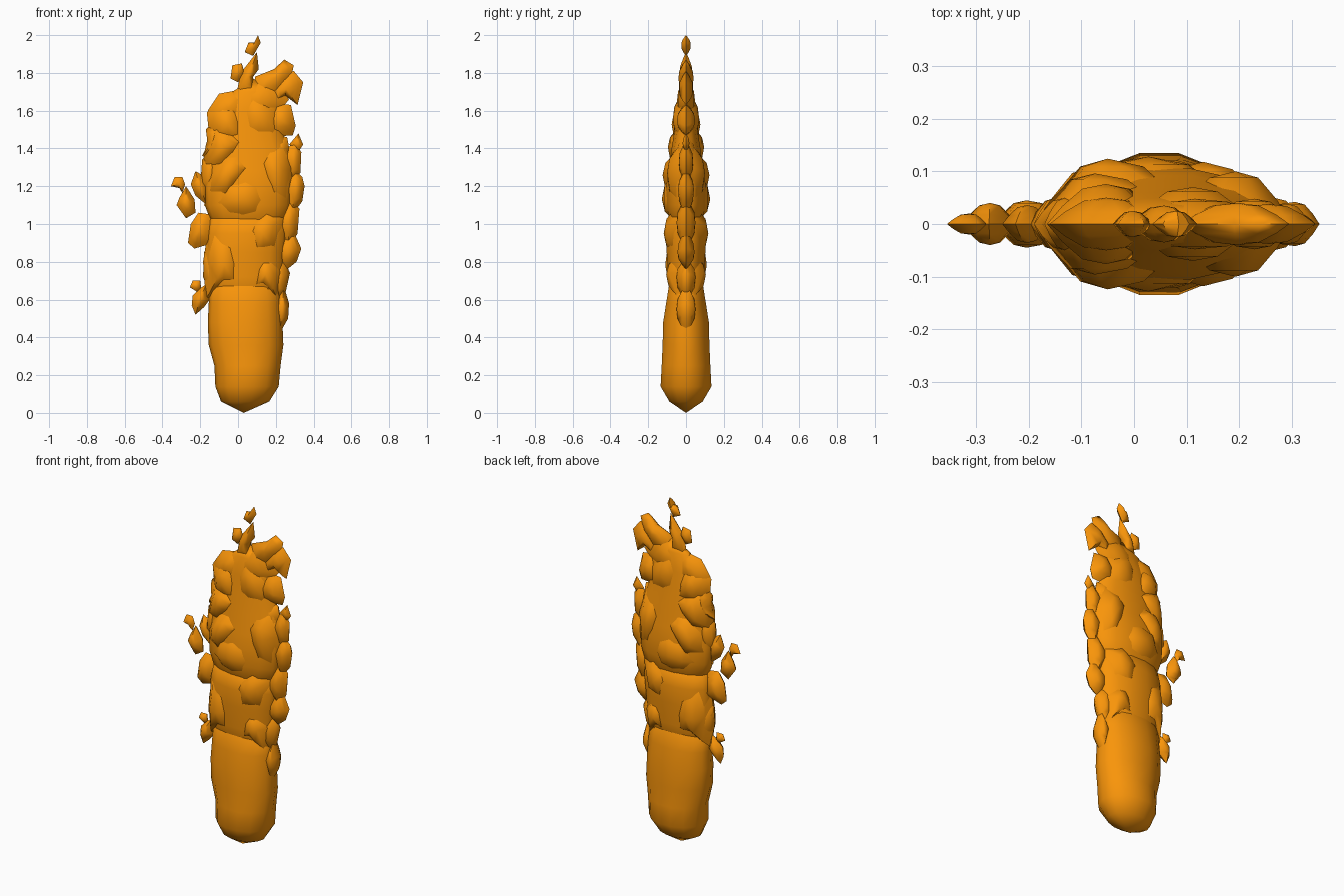
import bpy, bmesh, math
from mathutils import Vector

mat = bpy.data.materials.new("flame_orange")
mat.diffuse_color = (0.95, 0.3, 0.003, 1)


def finish(name, bm):
    bmesh.ops.recalc_face_normals(bm, faces=bm.faces)
    me = bpy.data.meshes.new(name)
    bm.to_mesh(me)
    bm.free()
    ob = bpy.data.objects.new(name, me)
    bpy.context.collection.objects.link(ob)
    me.materials.append(mat)
    bpy.ops.object.select_all(action='DESELECT')
    ob.select_set(True)
    bpy.context.view_layer.objects.active = ob
    bpy.ops.object.shade_smooth_by_angle(angle=math.radians(60))


def bridge(bm, a, b):
    n = len(a)
    for i in range(n):
        j = (i + 1) % n
        bm.faces.new((a[i], a[j], b[j], b[i]))


def fan(bm, ring, tip):
    for i in range(len(ring)):
        bm.faces.new((ring[i], ring[(i + 1) % len(ring)], tip))


# Upright layer: rows of (z, left x, right x, half depth), closed by two tips (x, z)
def layer(name, rows, bottom, top, sides=14):
    bm = bmesh.new()
    rings = []
    for z, l, r, d in rows:
        ring = []
        for i in range(sides):
            a = 2 * math.pi * i / sides
            ring.append(bm.verts.new(((l + r) / 2 + (r - l) / 2 * math.cos(a), d * math.sin(a), z)))
        rings.append(ring)
    for a, b in zip(rings, rings[1:]):
        bridge(bm, a, b)
    fan(bm, rings[0], bm.verts.new((bottom[0], 0, bottom[1])))
    fan(bm, rings[-1], bm.verts.new((top[0], 0, top[1])))
    finish(name, bm)


# Puffed chunk: flat outline (x, z) on y = 0, swelling to half depth d on both sides
def puff(name, d, *outline, lens=((0.74, 0.45), (0.4, 0.88))):
    bm = bmesh.new()
    pts = [Vector((x, 0, z)) for x, z in outline]
    c = sum(pts, Vector()) / len(pts)
    edge = [bm.verts.new(p) for p in pts]
    for s in (1, -1):
        prev = edge
        for k, h in lens:
            ring = [bm.verts.new(c.lerp(p, k) + Vector((0, s * d * h, 0))) for p in pts]
            bridge(bm, prev, ring)
            prev = ring
        fan(bm, prev, bm.verts.new(c + Vector((0, s * d, 0))))
    finish(name, bm)


# Main column in three overlapping layers
layer("flame_base", [(.06, -.09, .165, .09), (.14, -.12, .215, .138), (.25, -.125, .225, .132),
                     (.36, -.155, .24, .127), (.48, -.16, .235, .124), (.58, -.155, .23, .108),
                     (.67, -.15, .22, .093)], (.03, 0), (.03, .8))
layer("flame_middle", [(.6, -.14, .22, .085), (.72, -.165, .24, .096), (.85, -.17, .25, .105),
                       (.95, -.165, .26, .108), (1.03, -.15, .25, .092)], (.03, .5), (.03, 1.1))
layer("flame_upper", [(1.0, -.14, .25, .088), (1.1, -.175, .28, .105), (1.2, -.18, .29, .108),
                      (1.28, -.17, .29, .094), (1.4, -.16, .27, .078), (1.5, -.13, .23, .062),
                      (1.6, -.1, .22, .05), (1.7, -.03, .2, .036)], (.03, .9), (.08, 1.77))

# Surface licks bulging from the front and back
puff("lick_low_right", .105, (.04, .62), (.12, .65), (.22, .58), (.25, .75), (.2, .85), (.12, .87), (.07, .8))
puff("lick_low_left", .11, (-.17, .6), (-.08, .64), (.03, .62), (.05, .8), (.0, 1.0), (-.15, 1.02), (-.185, .8))
puff("lick_mid_right", .118, (.0, .98), (.06, .78), (.14, .8), (.23, .84), (.27, 1.05), (.17, 1.14), (.05, 1.06))
puff("lick_belly", .128, (-.18, 1.1), (-.1, 1.01), (.02, .97), (.16, 1.0), (.22, 1.12), (.18, 1.27), (.05, 1.32), (-.13, 1.27))
puff("lick_swirl", .124, (-.18, 1.15), (-.08, 1.07), (.0, 1.16), (.12, 1.33), (.03, 1.42), (-.08, 1.4), (-.16, 1.28))
puff("lick_side", .1, (.11, 1.2), (.19, 1.03), (.28, 1.08), (.3, 1.3), (.25, 1.45), (.15, 1.46), (.07, 1.38))
puff("lick_left_fold", .096, (-.19, 1.3), (-.1, 1.25), (.02, 1.36), (.08, 1.46), (-.03, 1.52), (-.13, 1.54), (-.17, 1.42))
puff("lick_high_left", .076, (-.15, 1.44), (-.05, 1.4), (.06, 1.41), (.04, 1.55), (-.01, 1.65), (-.1, 1.65), (-.165, 1.59))
puff("lick_high_middle", .07, (.0, 1.46), (.1, 1.4), (.23, 1.44), (.23, 1.58), (.17, 1.67), (.06, 1.72), (-.01, 1.62))

# Ragged left edge
puff("left_shoulder", .05, (-.16, 1.6), (-.1, 1.69), (-.02, 1.705), (.04, 1.7), (.06, 1.56), (-.04, 1.5), (-.15, 1.52))
puff("left_edge_a", .05, (-.19, 1.36), (-.16, 1.42), (-.17, 1.5), (-.1, 1.57), (-.06, 1.45), (-.1, 1.33))
puff("left_edge_b", .05, (-.2, 1.2), (-.19, 1.34), (-.13, 1.4), (-.1, 1.28), (-.12, 1.12))
puff("left_edge_c", .036, (-.25, 1.21), (-.225, 1.28), (-.19, 1.26), (-.16, 1.2), (-.165, 1.1), (-.225, 1.15))
puff("left_edge_d", .045, (-.265, .9), (-.25, 1.0), (-.21, 1.06), (-.14, 1.05), (-.13, .9), (-.23, .87))
puff("left_edge_e", .05, (-.185, .72), (-.18, .85), (-.12, .9), (-.1, .72), (-.14, .6))

# Ragged right edge, one table of thin ridged chunks
right_edges = [
    (.05, (.18, .56), (.24, .68), (.27, .58), (.265, .5), (.22, .42)),
    (.05, (.17, .7), (.18, .84), (.24, .82), (.275, .74), (.25, .63), (.2, .58)),
    (.045, (.2, .9), (.29, .97), (.335, .87), (.31, .8), (.26, .76), (.2, .8)),
    (.05, (.2, 1.05), (.28, 1.14), (.325, 1.08), (.315, .95), (.27, .87), (.2, .95)),
    (.042, (.22, 1.2), (.3, 1.29), (.34, 1.25), (.352, 1.2), (.34, 1.12), (.28, 1.04)),
    (.038, (.22, 1.36), (.3, 1.44), (.335, 1.38), (.33, 1.27), (.28, 1.21)),
    (.018, (.27, 1.42), (.32, 1.48), (.345, 1.42), (.32, 1.385)),
    (.045, (.18, 1.42), (.2, 1.47), (.26, 1.46), (.275, 1.38), (.25, 1.3), (.18, 1.33)),
]
for i, (d, *outline) in enumerate(right_edges):
    puff(f"right_edge_{i + 1}", d, *outline)
puff("right_shoulder", .048, (.14, 1.57), (.2, 1.64), (.28, 1.63), (.305, 1.52), (.29, 1.47), (.16, 1.46))

# Forked crown
puff("crown_root", .048, (-.02, 1.58), (.02, 1.71), (.08, 1.75), (.18, 1.78), (.27, 1.66), (.2, 1.57), (.08, 1.5))
puff("crown_left_prong", .04, (.08, 1.66), (.09, 1.78), (.19, 1.82), (.245, 1.87), (.295, 1.84), (.28, 1.77), (.2, 1.67))
puff("crown_right_prong", .038, (.16, 1.7), (.24, 1.79), (.295, 1.81), (.345, 1.75), (.315, 1.63), (.25, 1.68), (.18, 1.63))
puff("crown_spire", .035, (-.01, 1.68), (.01, 1.78), (.03, 1.82), (.1, 1.91), (.11, 1.82), (.08, 1.78), (.08, 1.67))
puff("crown_left_chip", .025, (-.04, 1.77), (-.03, 1.84), (.02, 1.85), (.035, 1.8), (.0, 1.75))

# Loose sparks
puff("spark_top", .025, (.035, 1.91), (.055, 1.96), (.085, 1.96), (.105, 2.0), (.12, 1.96), (.08, 1.89))
puff("spark_left_high", .02, (-.355, 1.2), (-.335, 1.25), (-.295, 1.25), (-.28, 1.21), (-.295, 1.165), (-.31, 1.19))
puff("spark_left_large", .04, (-.325, 1.1), (-.31, 1.14), (-.275, 1.2), (-.23, 1.13), (-.225, 1.06), (-.275, 1.03))
puff("spark_low_small", .02, (-.255, .665), (-.24, .7), (-.2, .7), (-.195, .66), (-.215, .64))
puff("spark_low_large", .038, (-.245, .57), (-.24, .62), (-.2, .66), (-.17, .68), (-.15, .6), (-.18, .56), (-.225, .52))
